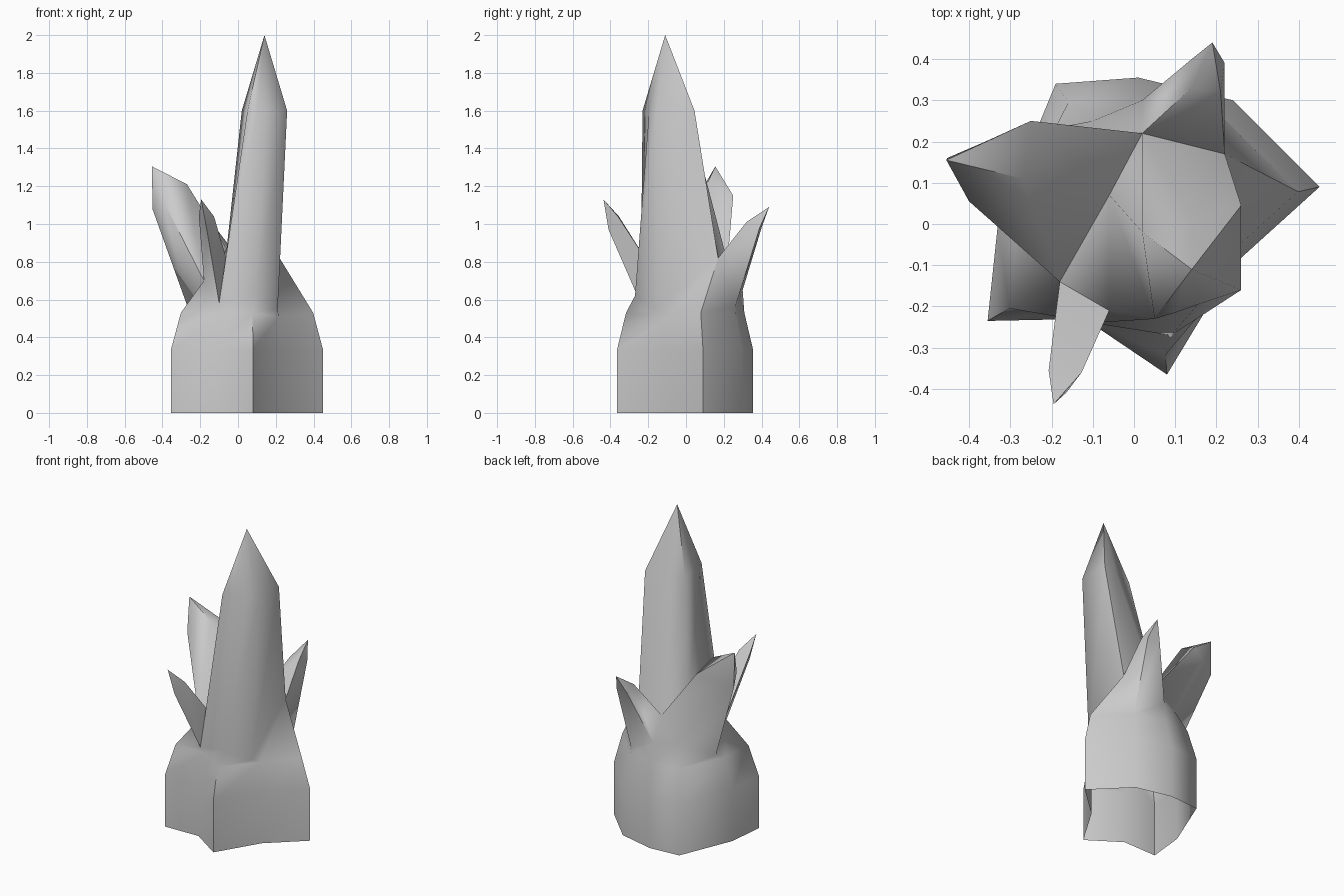
import bpy, bmesh, math
from mathutils import Vector

if "Cube" in bpy.data.objects:
    bpy.data.objects.remove(bpy.data.objects["Cube"])

bm = bmesh.new()

# Shared root points where the crystals grow out of the rock
A = (-.06, -.21, .81)   # valley: main / front crystal
B = (.09, -.27, .62)
C = (.21, -.16, .55)
D = (.22, .17, .82)     # valley: main / back crystal
E = (.02, .22, .80)     # valley: back / left crystal
F = (-.06, .07, .87)    # valley: main / left crystal
G = (-.18, -.14, .70)   # valley: front / left crystal
H = (-.27, .08, .57)
K = (.21, .26, .56)
L = (-.10, -.24, .58)
M = (-.10, .25, .66)
N = (.02, .30, .65)


def face(points):
    bm.faces.new([bm.verts.new(p) for p in points])


def bridge(low, high):
    n = len(low)
    for i in range(n):
        j = (i + 1) % n
        face([low[i], low[j], high[j], high[i]])


def crystal(root, shoulder, tip):
    bridge(root, shoulder)
    n = len(shoulder)
    for i in range(n):
        face([shoulder[i], shoulder[(i + 1) % n], tip])


# Rock base: open at the bottom, upright wall, then a sloping shoulder
outline = [(-.355, -.235), (-.12, -.23), (.08, -.365), (.24, -.10), (.45, .09),
           (.24, .30), (.01, .355), (-.19, .34), (-.33, .0)]
foot = [(x, y, 0) for x, y in outline]
wall = [(x, y, .335) for x, y in outline]
slope = [(.05 + (x - .05) * .87, y * .87, .53) for x, y in outline]
# lift-off ring follows the crystal roots
crown = [G, L, B, C, D, K, N, M, H]
bridge(foot, wall)
# keep the slope ring just below the lowest crystal roots
slope = [(x, y, min(z, c[2] - .04)) for (x, y, z), c in zip(slope, crown)]
bridge(wall, slope)
bridge(slope, crown)

# Main crystal
crystal([A, L, B, C, D, E, F],
        [(.05, -.23, 1.6), (.10, -.215, 1.6), (.155, -.195, 1.6), (.26, -.16, 1.6),
         (.26, .045, 1.6), (.14, .01, 1.6), (.02, -.02, 1.6)],
        (.14, -.11, 2.0))

# Left crystal
crystal([F, E, M, H, G],
        [(-.27, .11, 1.21), (-.25, .25, 1.15), (-.36, .20, 1.115),
         (-.453, .16, 1.08), (-.40, .055, 1.13)],
        (-.455, .155, 1.305))

# Back crystal
crystal([D, K, N, E],
        [(.21, .32, 1.01), (.22, .39, .98), (.14, .40, .98), (.14, .33, 1.01)],
        (.19, .44, 1.09))

# Front crystal
crystal([A, G, L],
        [(-.127, -.36, 1.04), (-.207, -.355, 1.04), (-.165, -.41, .97)],
        (-.195, -.437, 1.13))

# Saddles closing the valleys between crystals
face([A, F, G])
face([E, N, M])

# Weld everything into one shell
bmesh.ops.remove_doubles(bm, verts=bm.verts, dist=.001)
bmesh.ops.recalc_face_normals(bm, faces=bm.faces)
mesh = bpy.data.meshes.new("crystal_cluster")
bm.to_mesh(mesh)
bm.free()
obj = bpy.data.objects.new("crystal_cluster", mesh)
bpy.context.collection.objects.link(obj)
bpy.context.view_layer.objects.active = obj
obj.select_set(True)
bpy.ops.object.shade_smooth_by_angle(angle=math.radians(75))
